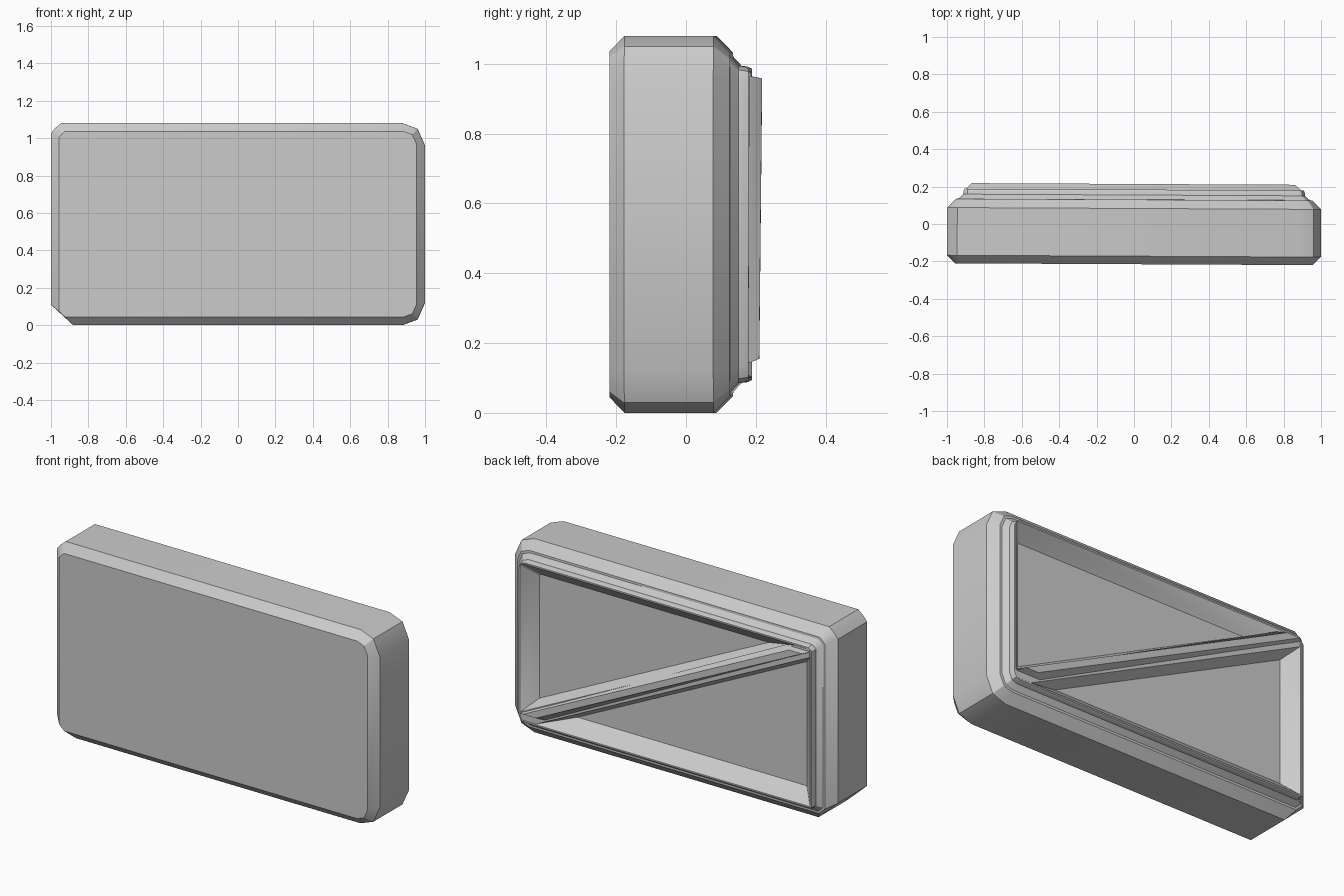
import bpy, bmesh
from mathutils import Matrix

cube = bpy.data.objects.get("Cube")
if cube:
    bpy.data.objects.remove(cube, do_unlink=True)

W, H = 1.0, 1.08          # half width, full height
SKEW = Matrix.Rotation(-0.005, 4, 'Z')

grey = bpy.data.materials.new("plain grey")
grey.use_nodes = True
grey.diffuse_color = (0.6, 0.6, 0.6, 1)
grey.node_tree.nodes["Principled BSDF"].inputs["Base Color"].default_value = grey.diffuse_color

# Corner cuts as (x, z) steps back from the sharp corner, side first;
# the last value sets how fast the cut shrinks on inner rings
ROUND = [(0, .12), (.04, .03), (.12, 0)]
SMALL = [(0, .055), (.025, .025), (.055, 0)]
WIDE = [(0, .11), (.06, .055), (.12, 0)]
CORNERS = [(1, 1, ROUND, 1), (-1, 1, SMALL, 1), (-1, -1, WIDE, 2.3), (1, -1, ROUND, 1)]


def outline(y, inset, cut):
    """Rectangle with cut corners, pulled in by inset."""
    points = []
    for sx, sz, steps, power in CORNERS:
        c = cut ** power
        corner = [(sx * (W - inset - dx * c), y,
                   H / 2 + sz * (H / 2 - inset - dz * c)) for dx, dz in steps]
        points += corner if sx * sz > 0 else corner[::-1]
    return points


def diagonal(y, rise):
    """Band from corner to corner of the recess, rise above and below its middle."""
    x, z = .895, .437
    half = [(x, z), (x, z - rise), (rise * x / z - x, -z)]
    return [(s * px, y, H / 2 - s * pz) for s in (1, -1) for px, pz in half]


def loft(name, rings):
    """Skin a row of closed rings and cap both ends."""
    bm = bmesh.new()
    rows = [[bm.verts.new(p) for p in ring] for ring in rings]
    n = len(rows[0])
    for a, b in zip(rows, rows[1:]):
        for i in range(n):
            j = (i + 1) % n
            bm.faces.new((a[i], a[j], b[j], b[i]))
    bm.faces.new(rows[0][::-1])
    bm.faces.new(rows[-1])
    bmesh.ops.recalc_face_normals(bm, faces=bm.faces)
    bm.transform(SKEW)
    mesh = bpy.data.meshes.new(name)
    bm.to_mesh(mesh)
    bm.free()
    mesh.materials.append(grey)
    obj = bpy.data.objects.new(name, mesh)
    bpy.context.collection.objects.link(obj)
    bpy.ops.object.select_all(action='DESELECT')
    obj.select_set(True)
    bpy.context.view_layer.objects.active = obj
    bpy.ops.object.shade_smooth_by_angle(angle=0.5)


# Case: bevelled front, side walls, stepped rear rim, sloping recess walls, floor
CASE = [(-.215, .045, .55), (-.172, 0, 1), (.083, 0, 1), (.13, .048, .6),
        (.131, .06, .55), (.155, .086, .4), (.172, .088, .4), (.184, .094, .3),
        (.184, .102, .15), (.112, .172, .1)]
loft("case", [outline(*ring) for ring in CASE])

# Diagonal brace with sloping sides, high on the right side
loft("brace_base", [diagonal(.1, .085), diagonal(.182, .045)])

# Raised ridge along the brace, its ends cut level
RIDGE = [(.178, .14, .965, .9, .74, -.905, -.75),
         (.214, .155, .958, .86, .78, -.87, -.79)]
loft("brace_ridge", [[(a, y, low), (d, y, high), (c, y, high), (b, y, low)]
                     for y, low, high, a, b, c, d in RIDGE])
